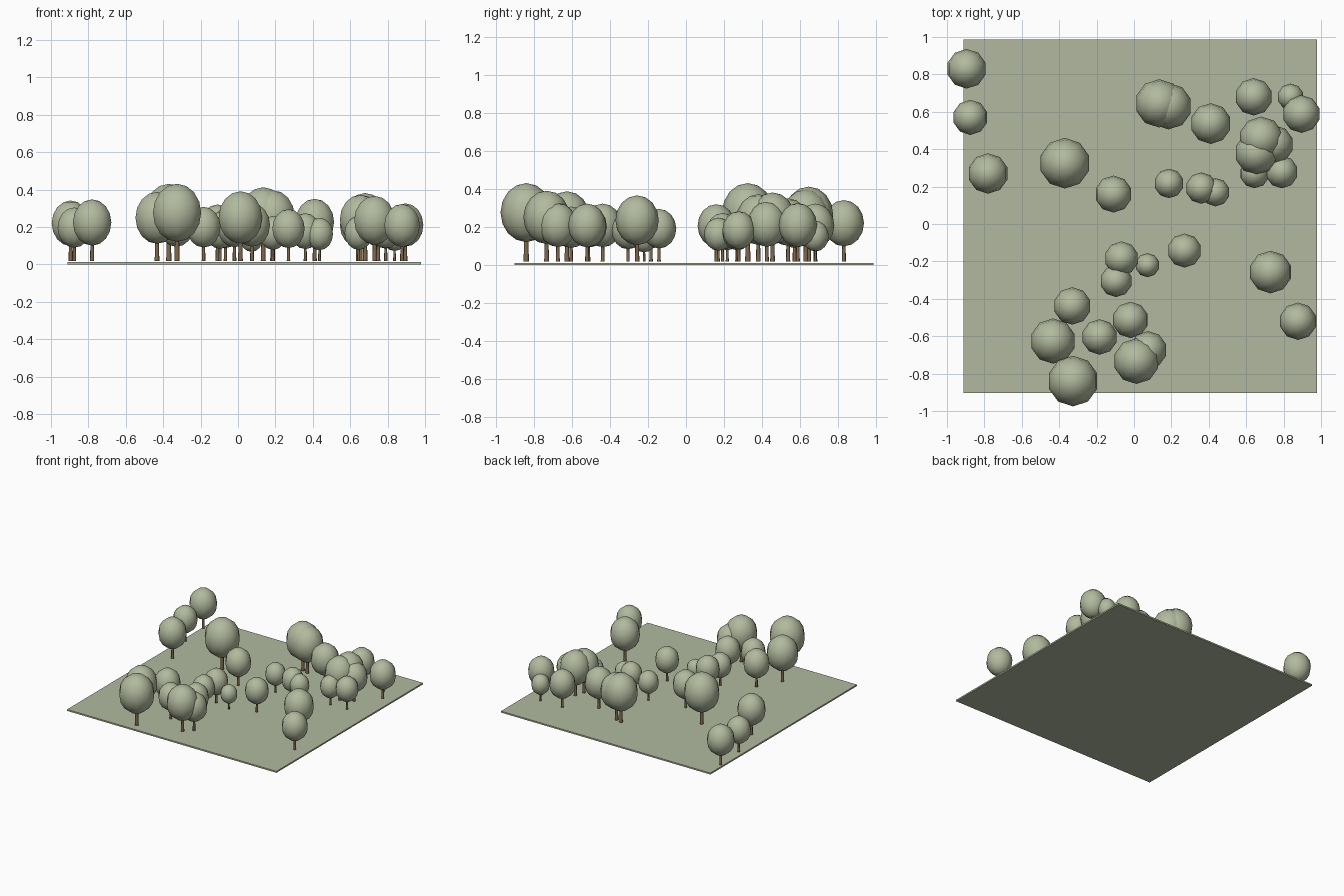
import bpy, math

def material(name, rgb):
    m = bpy.data.materials.new(name)
    m.diffuse_color = (*rgb, 1)
    return m

GREEN = material("leaf_green", (0.445, 0.491, 0.342))
GRASS = material("grass_green", (0.440, 0.485, 0.345))
BROWN = material("bark_brown", (0.215, 0.140, 0.075))

def finish(name, mat):
    o = bpy.context.object
    o.name = name
    o.data.materials.append(mat)
    return o

# Thin square ground slab
bpy.ops.mesh.primitive_cube_add(size=1, location=(0.034, 0.042, 0.006))
slab = finish("ground_slab", GRASS)
slab.scale = (1.89, 1.89, 0.012)

# Trees: x, y, crown radius
TREES = [
    (-.895, .83, .105), (-.875, .57, .093), (-.78, .27, .107), (-.37, .325, .134),
    (-.11, .16, .098), (.135, .645, .128), (.185, .63, .123), (.41, .537, .108),
    (.64, .68, .099), (.837, .68, .07), (.895, .588, .1), (.68, .455, .118),
    (.655, .38, .115), (.75, .425, .102), (.645, .27, .078), (.79, .278, .086),
    (.187, .217, .078), (.36, .192, .083), (.436, .17, .075), (-.067, -.184, .09),
    (-.096, -.305, .085), (.072, -.22, .064), (.27, -.142, .09), (.73, -.257, .113),
    (.877, -.52, .099), (-.33, -.438, .099), (-.019, -.513, .096), (-.184, -.604, .094),
    (-.433, -.626, .12), (.075, -.674, .1), (.013, -.733, .121), (-.326, -.84, .134),
]
BASE = 0.018

for i, (x, y, r) in enumerate(TREES, 1):
    # Tapered trunk running up into the crown
    h = 1.1 * r
    bpy.ops.mesh.primitive_cone_add(vertices=8, radius1=0.105 * r, radius2=0.08 * r,
                                    depth=h, location=(x, y, BASE + h / 2))
    finish(f"trunk_{i}", BROWN)
    bpy.ops.object.shade_smooth_by_angle(angle=math.radians(50))
    # Slightly tall rounded crown
    bpy.ops.mesh.primitive_uv_sphere_add(segments=10, ring_count=8, radius=r * 1.01,
                                         location=(x, y, BASE + 1.925 * r))
    crown = finish(f"crown_{i}", GREEN)
    crown.scale = (1, 1, 1.145)
    bpy.ops.object.shade_smooth()
